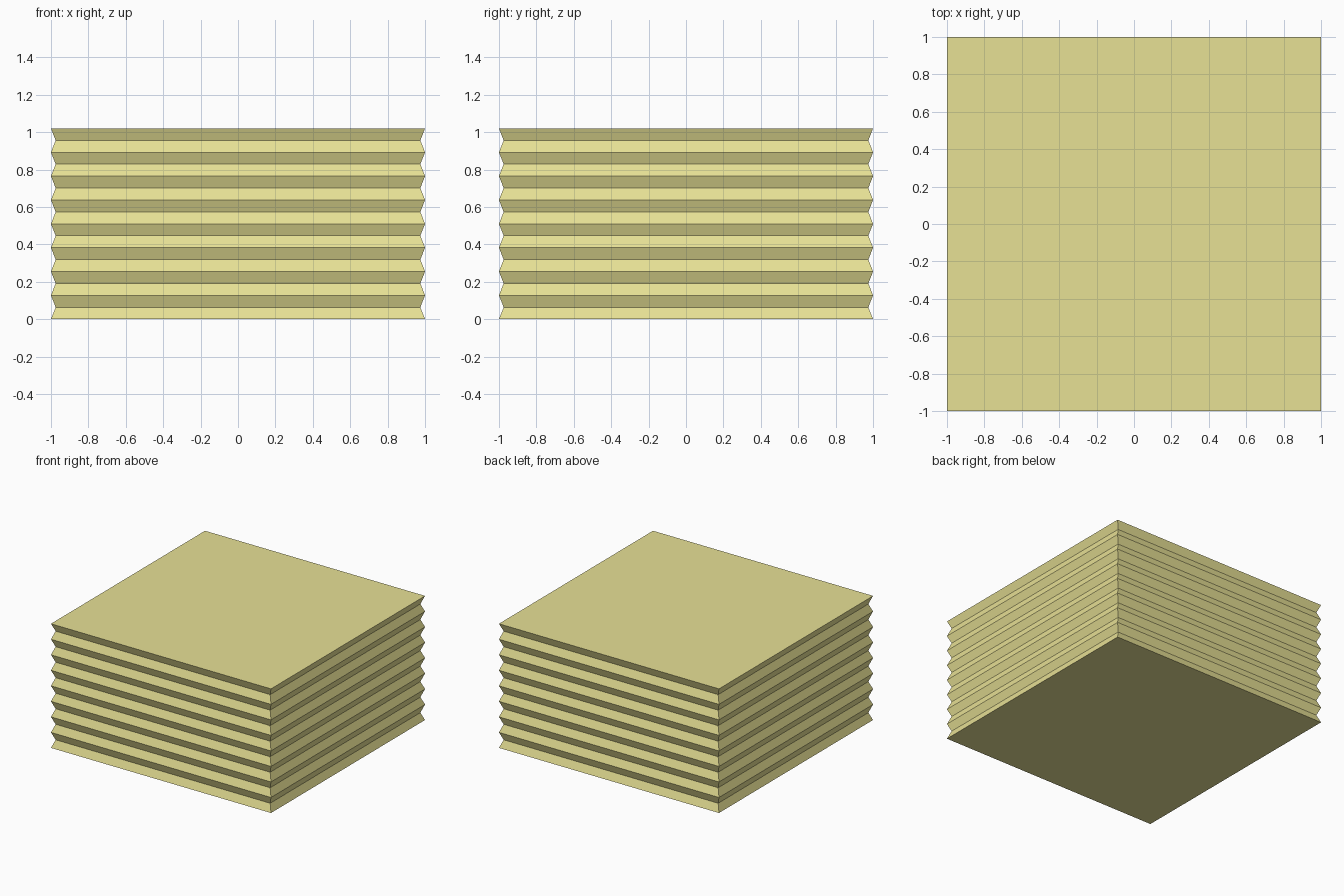
import bpy
import bmesh

if "Cube" in bpy.data.objects:
    bpy.data.objects.remove(bpy.data.objects["Cube"])

PLEATS = 8
HEIGHT = 1.02
OUTER, INNER = 1.0, 0.975


def square_ring(bm, half, z):
    corners = ((-1, -1), (1, -1), (1, 1), (-1, 1))
    return [bm.verts.new((x * half, y * half, z)) for x, y in corners]


# Pleated block: square rings alternating between ridge and groove
bm = bmesh.new()
steps = PLEATS * 2
rings = [square_ring(bm, INNER if i % 2 else OUTER, HEIGHT * i / steps)
         for i in range(steps + 1)]
for low, high in zip(rings, rings[1:]):
    for k in range(4):
        n = (k + 1) % 4
        bm.faces.new((low[k], low[n], high[n], high[k]))

# Flat bottom and top
bm.faces.new(rings[0][::-1])
bm.faces.new(rings[-1])

mesh = bpy.data.meshes.new("pleated_block")
bm.to_mesh(mesh)
bm.free()
block = bpy.data.objects.new("pleated_block", mesh)
bpy.context.collection.objects.link(block)

# Yellow colour
yellow = bpy.data.materials.new("yellow")
yellow.diffuse_color = (0.8, 0.75, 0.3, 1)
yellow.use_nodes = True
yellow.node_tree.nodes["Principled BSDF"].inputs["Base Color"].default_value = yellow.diffuse_color
mesh.materials.append(yellow)
